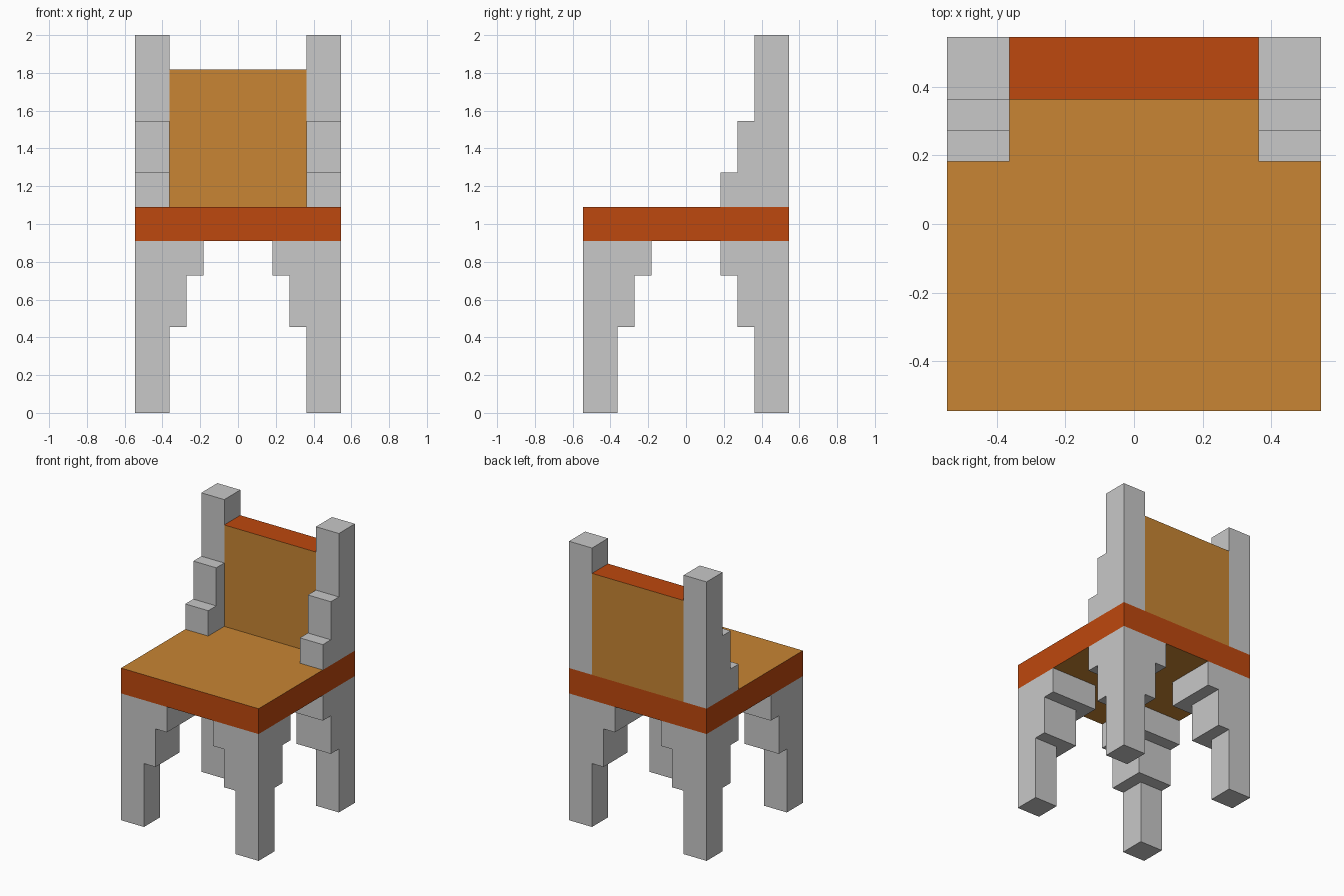
import bpy, bmesh

if "Cube" in bpy.data.objects:
    bpy.data.objects.remove(bpy.data.objects["Cube"])

U = 1 / 11          # block unit: the chair is 22 units tall and 12 wide
H = 6 * U           # half width


def material(name, rgb):
    m = bpy.data.materials.new(name)
    m.diffuse_color = (*rgb, 1)
    m.use_nodes = True
    m.node_tree.nodes["Principled BSDF"].inputs["Base Color"].default_value = m.diffuse_color
    return m


grey = material("grey", (0.578, 0.578, 0.578))
orange = material("burnt orange", (0.515, 0.065, 0.0044))
tan = material("tan", (0.578, 0.235, 0.033))


def add_box(bm, lo, hi):
    """Add one box between two corners, given in any order."""
    verts = bmesh.ops.create_cube(bm, size=1)["verts"]
    for v in verts:
        for i in range(3):
            v.co[i] = max(lo[i], hi[i]) if v.co[i] > 0 else min(lo[i], hi[i])


def make(name, boxes, mats, rule=None):
    """Build an object from boxes; rule picks a material index from a face normal."""
    bm = bmesh.new()
    for lo, hi in boxes:
        add_box(bm, lo, hi)
    bm.normal_update()
    if rule:
        for f in bm.faces:
            f.material_index = rule(f.normal)
    me = bpy.data.meshes.new(name)
    bm.to_mesh(me)
    bm.free()
    for m in mats:
        me.materials.append(m)
    ob = bpy.data.objects.new(name, me)
    bpy.context.collection.objects.link(ob)
    return ob


# Legs: square blocks stepping inward towards the seat
leg_steps = [(0, 5, 2), (5, 8, 3), (8, 10, 4)]        # bottom, top, width
for sx, side in ((-1, "left"), (1, "right")):
    for sy, end in ((-1, "front"), (1, "back")):
        make(f"{end}_{side}_leg",
             [((sx * H, sy * H, a * U), (sx * (H - w * U), sy * (H - w * U), b * U))
              for a, b, w in leg_steps], [grey])

# Back posts: stepped towards the front only
post_steps = [(12, 14, 4), (14, 17, 3), (17, 22, 2)]  # bottom, top, depth
for sx, side in ((-1, "left"), (1, "right")):
    make(f"{side}_back_post",
         [((sx * H, H, a * U), (sx * (H - 2 * U), H - d * U, b * U))
          for a, b, d in post_steps], [grey])

# Seat: tan top and underside, orange rim
make("seat", [((-H, -H, 10 * U), (H, H, 12 * U))], [orange, tan],
     lambda n: int(abs(n.z) > 0.5))

# Backrest: tan front and rear, orange edges
make("backrest", [((-4 * U, 4 * U, 12 * U), (4 * U, H, 20 * U))], [orange, tan],
     lambda n: int(abs(n.y) > 0.5))
